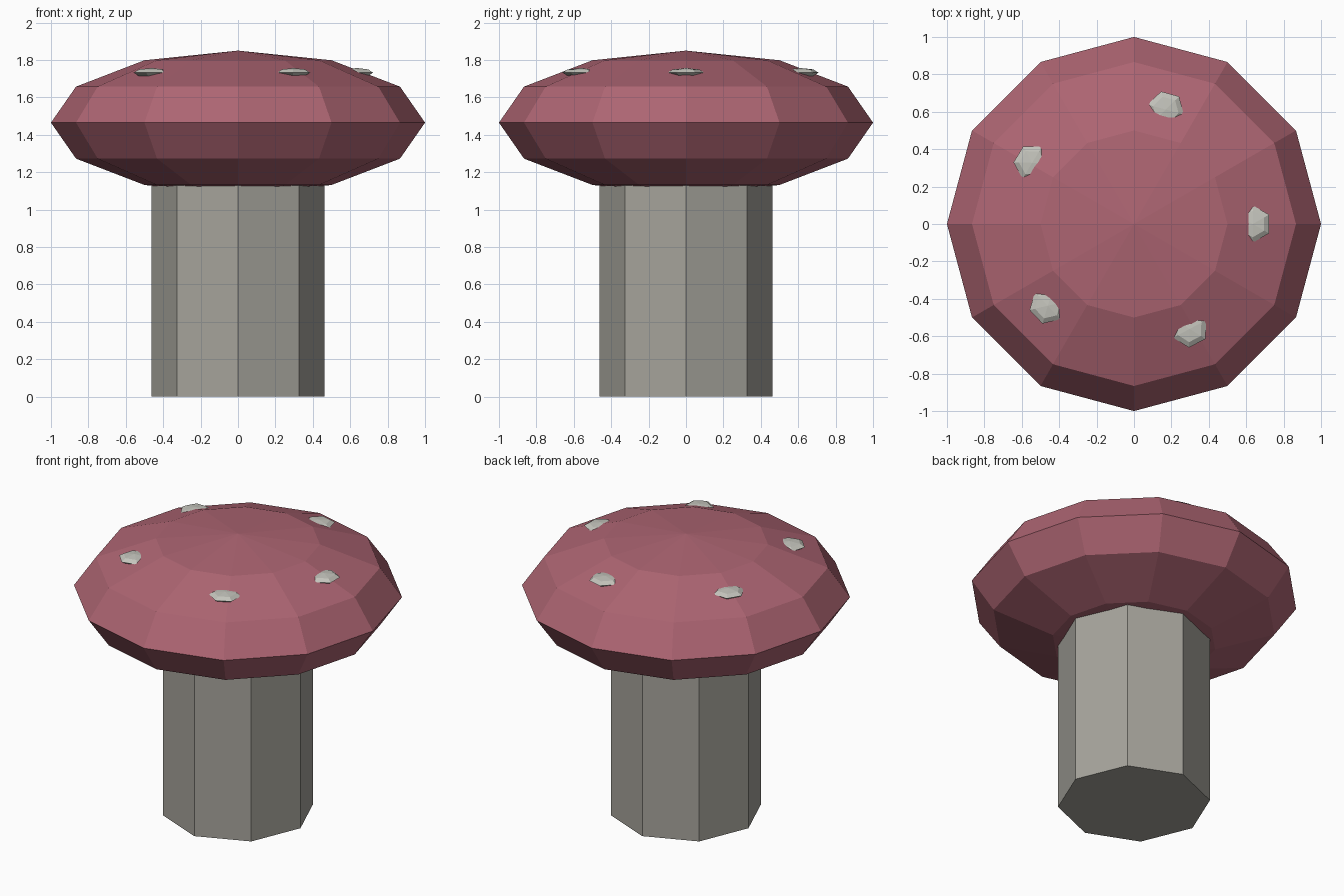
import bpy, math

if "Cube" in bpy.data.objects:
    bpy.data.objects.remove(bpy.data.objects["Cube"])

def material(name, rgb):
    m = bpy.data.materials.new(name)
    m.diffuse_color = (*rgb, 1)
    m.use_nodes = True
    m.node_tree.nodes["Principled BSDF"].inputs["Base Color"].default_value = m.diffuse_color
    return m

def flat_sphere(name, segments, rings, loc, scale, turn=0, mat=None):
    bpy.ops.mesh.primitive_uv_sphere_add(segments=segments, ring_count=rings, radius=1,
                                         location=loc, rotation=(0, 0, turn))
    ob = bpy.context.object
    ob.name = name
    ob.scale = scale
    if mat:
        ob.data.materials.append(mat)
    return ob

red = material("cap_red", (0.42, 0.13, 0.17))
stem_mat = material("stem_grey", (0.38, 0.37, 0.33))
spot_mat = material("spot_grey", (0.55, 0.55, 0.50))

# Stem: eight-sided column
bpy.ops.mesh.primitive_cylinder_add(vertices=8, radius=0.463, depth=1.16, location=(0, 0, 0.58))
stem = bpy.context.object
stem.name = "stem"
stem.data.materials.append(stem_mat)

# Cap: flattened low-poly sphere
flat_sphere("cap", 12, 6, (0, 0, 1.465), (1, 1, 0.385), 0, red)

# Spots: small flattened spheres half sunk in the cap
for i in range(5):
    a = i * 1.3
    flat_sphere(f"spot_{i + 1}", 6, 4, (0.635 * math.cos(a), 0.635 * math.sin(a), 1.732),
                (0.1, 0.1, 0.025), a, spot_mat)
